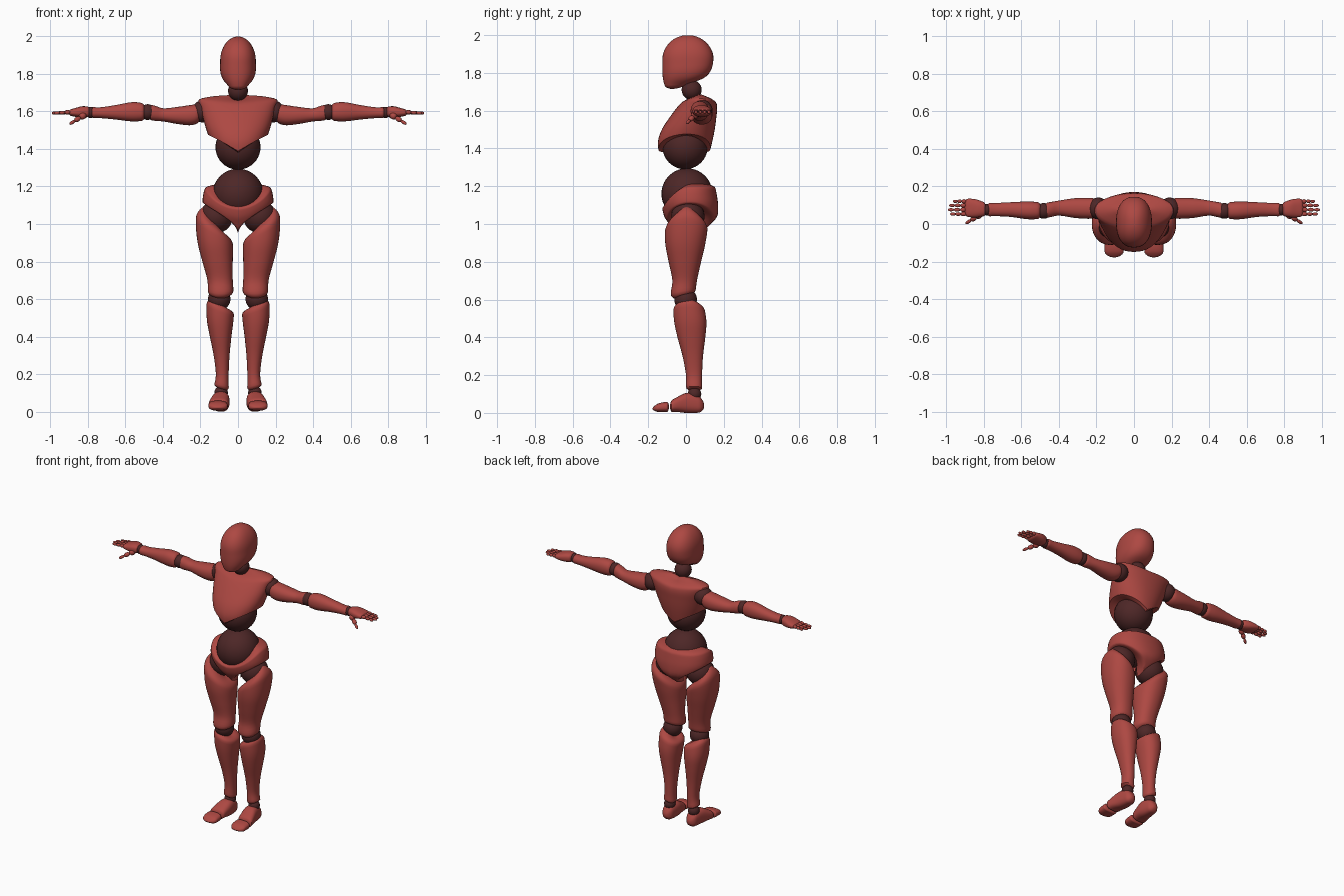
import bpy, bmesh
from math import sin, cos, pi, sqrt, copysign
from mathutils import Vector

cube = bpy.data.objects.get("Cube")
if cube:
    bpy.data.objects.remove(cube)


def material(name, rgb):
    mat = bpy.data.materials.new(name)
    mat.use_nodes = True
    mat.diffuse_color = (*rgb, 1)
    mat.node_tree.nodes["Principled BSDF"].inputs["Base Color"].default_value = (*rgb, 1)
    return mat


RED = material("warm_red", (0.42, 0.065, 0.055))
DARK = material("dark_maroon", (0.075, 0.02, 0.02))


def finish(name, bm, mat, mirror):
    bmesh.ops.recalc_face_normals(bm, faces=bm.faces[:])
    mesh = bpy.data.meshes.new(name)
    bm.to_mesh(mesh)
    bm.free()
    mesh.materials.append(mat)
    obj = bpy.data.objects.new(name, mesh)
    bpy.context.collection.objects.link(obj)
    bpy.ops.object.select_all(action="DESELECT")
    obj.select_set(True)
    bpy.context.view_layer.objects.active = obj
    bpy.ops.object.shade_smooth_by_angle(angle=pi / 4)
    if mirror:
        obj.modifiers.new("Mirror", "MIRROR").use_mirror_merge = False
    return obj


def profile_at(rows, w):
    """Smooth value of the section list (w, u0, u1, v0, v1) at w."""
    w = min(max(w, rows[0][0]), rows[-1][0])
    i = max(k for k in range(len(rows) - 1) if rows[k][0] <= w)

    def slope(k, c):
        a, b = rows[max(k - 1, 0)], rows[min(k + 1, len(rows) - 1)]
        return (b[c] - a[c]) / (b[0] - a[0])

    p, q = rows[i], rows[i + 1]
    h = q[0] - p[0]
    t = (w - p[0]) / h
    s = t * t * (3 - 2 * t)
    return [p[c] + (q[c] - p[c]) * s + h * t * (1 - t) * ((1 - t) * slope(i, c) - t * slope(i + 1, c))
            for c in range(1, 5)]


def loft(name, rows, axis="z", lo=None, hi=None, ends=(0.03, 0.03), power=2.2, mirror=True, steps=28, sides=40):
    """Rounded solid through the sections; lo and hi give the end height by angle."""
    rows = sorted(rows)
    lo = lo or (lambda a: rows[0][0])
    hi = hi or (lambda a: rows[-1][0])
    place = {"z": lambda u, v, w: (u, v, w),
             "x": lambda u, v, w: (w, u, v),
             "y": lambda u, v, w: (u, w, v)}[axis]
    bm = bmesh.new()
    rings = []
    for j in range(1, steps):
        t = (1 - cos(pi * j / steps)) / 2
        ring = []
        for k in range(sides):
            a = 2 * pi * k / sides
            bottom, top = lo(a), hi(a)
            w = bottom + (top - bottom) * t
            u0, u1, v0, v1 = profile_at(rows, w)
            near = min((w - bottom) / ends[0], (top - w) / ends[1], 1)
            r = sqrt(1 - (1 - near) ** 2) / 2
            cu = copysign(abs(cos(a)) ** (2 / power), cos(a))
            cv = copysign(abs(sin(a)) ** (2 / power), sin(a))
            ring.append(bm.verts.new(place((u0 + u1) / 2 + (u1 - u0) * r * cu,
                                           (v0 + v1) / 2 + (v1 - v0) * r * cv, w)))
        rings.append(ring)
    for a, b in zip(rings, rings[1:]):
        for k in range(sides):
            n = (k + 1) % sides
            bm.faces.new((a[k], a[n], b[n], b[k]))
    for ring in (rings[0], rings[-1]):
        mid = bm.verts.new(sum((v.co for v in ring), Vector()) / sides)
        for k in range(sides):
            bm.faces.new((ring[k], ring[(k + 1) % sides], mid))
    return finish(name, bm, RED, mirror)


def ball(name, at, radius, mirror=True):
    bm = bmesh.new()
    bmesh.ops.create_uvsphere(bm, u_segments=32, v_segments=20, radius=radius)
    bmesh.ops.translate(bm, verts=bm.verts[:], vec=at)
    return finish(name, bm, DARK, mirror)


def bead(name, a, b, radius):
    """Long rounded finger joint from a to b."""
    a, b = Vector(a), Vector(b)
    bm = bmesh.new()
    bmesh.ops.create_uvsphere(bm, u_segments=14, v_segments=10, radius=1)
    turn = (b - a).to_track_quat("Z", "Y")
    for v in bm.verts:
        x, y, z = v.co
        z = copysign(abs(z) ** 0.8, z)
        v.co = turn @ Vector((x * radius, y * radius, z * (b - a).length * 0.53)) + (a + b) / 2
    return finish(name, bm, RED, True)


# Head and neck
loft("head", [(2.0, -.095, .095, -.125, .145), (1.87, -.095, .095, -.125, .145),
              (1.81, -.094, .094, -.125, .13), (1.77, -.08, .08, -.122, .09),
              (1.74, -.055, .055, -.115, .01), (1.715, -.036, .036, -.105, -.04)],
     ends=(.015, .13), power=2.3, mirror=False)
ball("neck_joint", (0, .03, 1.71), .053, mirror=False)

# Torso: the lower rim arches up at the flanks
loft("chest", [(1.69, -.205, .205, .01, .14), (1.66, -.212, .212, -.01, .155),
               (1.62, -.2, .2, -.045, .165), (1.56, -.185, .185, -.09, .16),
               (1.5, -.168, .168, -.128, .152), (1.44, -.145, .145, -.148, .14),
               (1.38, -.115, .115, -.145, .125)],
     lo=lambda a: 1.375 + .09 * abs(cos(a)),
     hi=lambda a: 1.668 + .02 * abs(cos(a)), ends=(.012, .03), mirror=False)
ball("belly_joint", (0, -.005, 1.41), .12, mirror=False)
ball("waist_joint", (0, .005, 1.16), .135, mirror=False)

# Pelvis: a cup with a low front rim and high leg openings
loft("pelvis", [(1.22, -.165, .165, -.1, .15), (1.16, -.185, .185, -.12, .162),
                (1.1, -.185, .185, -.127, .17), (1.04, -.145, .145, -.115, .165),
                (1.0, -.1, .1, -.09, .13), (.95, -.05, .05, -.06, .08)],
     lo=lambda a: .95 + .14 * abs(cos(a)),
     hi=lambda a: 1.22 - .11 * max(0, -sin(a)) ** 2, ends=(.025, .03), mirror=False)

# Legs
ball("hip_joints", (.115, .01, 1.04), .088)
loft("thighs", [(1.1, .08, .222, -.085, .095), (1.0, .045, .225, -.108, .115),
                (.9, .028, .215, -.11, .103), (.8, .028, .19, -.092, .08),
                (.7, .028, .163, -.072, .058), (.64, .025, .16, -.08, .05),
                (.6, .035, .155, -.08, .045)],
     lo=lambda a: .608 + .012 * sin(a), hi=lambda a: 1.03 + .07 * cos(a), ends=(.03, .07))
ball("knee_joints", (.1, -.002, .6), .06)
loft("shins", [(.615, .04, .165, -.06, .075), (.55, .022, .168, -.067, .098),
               (.48, .025, .165, -.062, .108), (.4, .035, .15, -.045, .102),
               (.3, .045, .13, -.018, .09), (.2, .05, .118, 0, .085),
               (.15, .05, .125, 0, .085), (.11, .048, .14, 0, .09)],
     lo=lambda a: .117 + .01 * cos(a), hi=lambda a: .582 + .03 * cos(a), ends=(.02, .035))

# Feet
ball("ankle_joints", (.09, .045, .1), .036)
loft("feet", [(.097, .06, .12, .005, .07), (.05, .05, .13, 0, .1), (0, .045, .14, 0, .105),
              (-.05, .05, .152, .005, .082), (-.085, .055, .158, .005, .062)],
     axis="y", power=2.6, ends=(.012, .03))
loft("toes", [(-.09, .055, .158, .005, .06), (-.14, .055, .157, .005, .052),
              (-.178, .06, .152, .008, .035)], axis="y", power=2.6, ends=(.03, .012))

# Arms
ball("shoulder_joints", (.19, .083, 1.6), .058)
loft("upper_arms", [(.19, .03, .137, 1.545, 1.645), (.25, .028, .14, 1.527, 1.635),
                    (.32, .033, .137, 1.533, 1.625), (.4, .045, .125, 1.547, 1.617),
                    (.44, .038, .118, 1.55, 1.63), (.48, .03, .112, 1.555, 1.64)],
     axis="x", ends=(.035, .02))
ball("elbow_joints", (.482, .07, 1.597), .042)
loft("forearms", [(.49, .028, .115, 1.552, 1.642), (.56, .025, .12, 1.547, 1.65),
                  (.66, .038, .116, 1.558, 1.633), (.74, .042, .112, 1.565, 1.622),
                  (.785, .04, .112, 1.565, 1.625)], axis="x", ends=(.025, .015))
ball("wrist_joints", (.785, .076, 1.595), .03)

# Hands
loft("palms", [(.787, .045, .11, 1.572, 1.625), (.83, .036, .128, 1.567, 1.628),
               (.87, .036, .135, 1.572, 1.618), (.905, .042, .133, 1.58, 1.608)],
     axis="x", ends=(.015, .015), power=2.5)
fingers = {"index": (.053, .98), "middle": (.076, .992), "ring": (.099, .985), "little": (.121, .965)}
for finger, (y, tip) in fingers.items():
    start, step = .895, (tip - .895) / 3
    for n in range(3):
        x = start + n * step
        bead(f"{finger}_finger_{n + 1}", (x, y, 1.597 - n * .002),
             (x + step, y, 1.595 - n * .002), .0115 - n * .0015)
base, end = Vector((.815, .055, 1.585)), Vector((.897, .003, 1.533))
for n in range(3):
    bead(f"thumb_{n + 1}", base.lerp(end, n / 3), base.lerp(end, (n + 1) / 3), .019 - n * .005)
